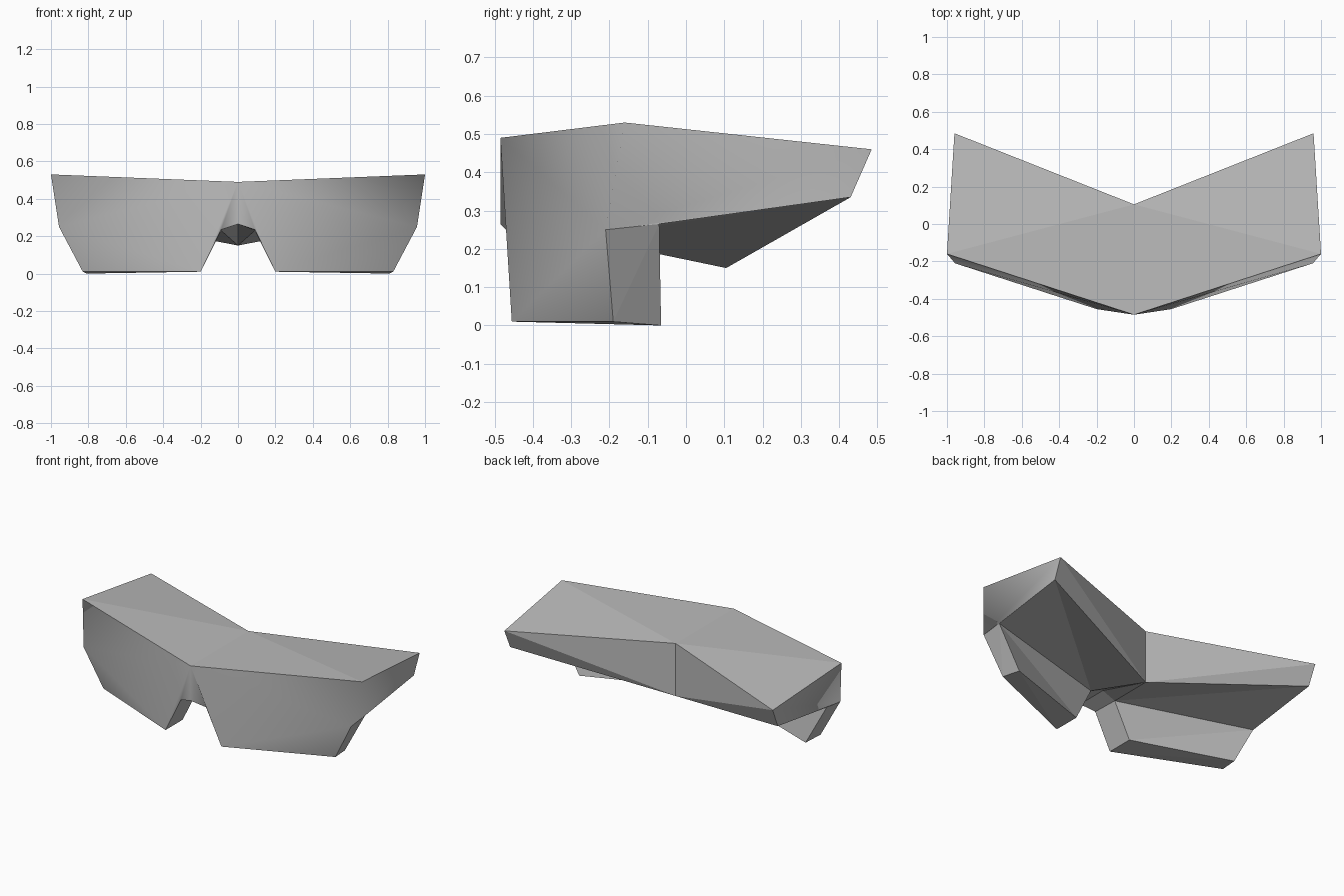
import bpy
import bmesh

cube = bpy.data.objects.get("Cube")
if cube:
    bpy.data.objects.remove(cube, do_unlink=True)

# Single grey material
grey = bpy.data.materials.new("mid_grey")
grey.use_nodes = True
colour = (0.5, 0.5, 0.5, 1)
grey.diffuse_color = colour
grey.node_tree.nodes["Principled BSDF"].inputs["Base Color"].default_value = colour

# Corners of one half of the visor
corners = {
    "brow": (0, -0.485, 0.49),
    "temple": (1, -0.16, 0.53),
    "cheek": (0.957, -0.21, 0.25),
    "cheek_back": (0.957, -0.07, 0.265),
    "jaw": (0.83, -0.19, 0.01),
    "jaw_back": (0.81, -0.065, 0),
    "inner": (0.2, -0.455, 0.01),
    "inner_back": (0.2, -0.28, 0.01),
    "nose": (0.09, -0.455, 0.235),
    "nose_back": (0.09, -0.28, 0.23),
    "bridge": (0, -0.485, 0.265),
    "bridge_back": (0, -0.28, 0.265),
    "tip": (0.96, 0.485, 0.46),
    "tip_low": (0.957, 0.43, 0.335),
    "rear": (0, 0.105, 0.49),
    "rear_low": (0, 0.105, 0.15),
}

# Front and upper side blend smoothly into each other
smooth_faces = [
    "brow bridge nose", "brow nose inner", "brow inner cheek",
    "brow cheek temple", "inner jaw cheek",
    "temple cheek tip", "cheek tip_low tip", "cheek cheek_back tip_low",
]

# Top, rear, underside, nose cutout and cheek pads are faceted
flat_faces = [
    "brow temple rear", "temple tip rear",
    "rear tip rear_low", "tip tip_low rear_low",
    "rear_low tip_low nose_back", "tip_low cheek_back nose_back",
    "rear_low nose_back bridge_back",
    "bridge bridge_back nose_back nose", "nose nose_back inner_back inner",
    "nose_back cheek_back inner_back", "cheek_back jaw_back inner_back",
    "cheek jaw cheek_back", "jaw jaw_back cheek_back",
    "inner inner_back jaw_back", "inner jaw_back jaw",
]

bm = bmesh.new()
verts = {}


def corner(name, side):
    x, y, z = corners[name]
    key = (name, side if x else 0)
    if key not in verts:
        verts[key] = bm.verts.new((x * side, y, z))
    return verts[key]


# Both halves share the corners on the centre line
for side in (1, -1):
    for faces, smooth in ((smooth_faces, True), (flat_faces, False)):
        for names in faces:
            loop = [corner(n, side) for n in names.split()]
            face = bm.faces.new(loop[::side])
            face.smooth = smooth

bmesh.ops.recalc_face_normals(bm, faces=bm.faces)

# Keep creases around every faceted area
for edge in bm.edges:
    edge.smooth = all(f.smooth for f in edge.link_faces)

mesh = bpy.data.meshes.new("visor")
bm.to_mesh(mesh)
bm.free()
mesh.materials.append(grey)
visor = bpy.data.objects.new("visor", mesh)
bpy.context.collection.objects.link(visor)
